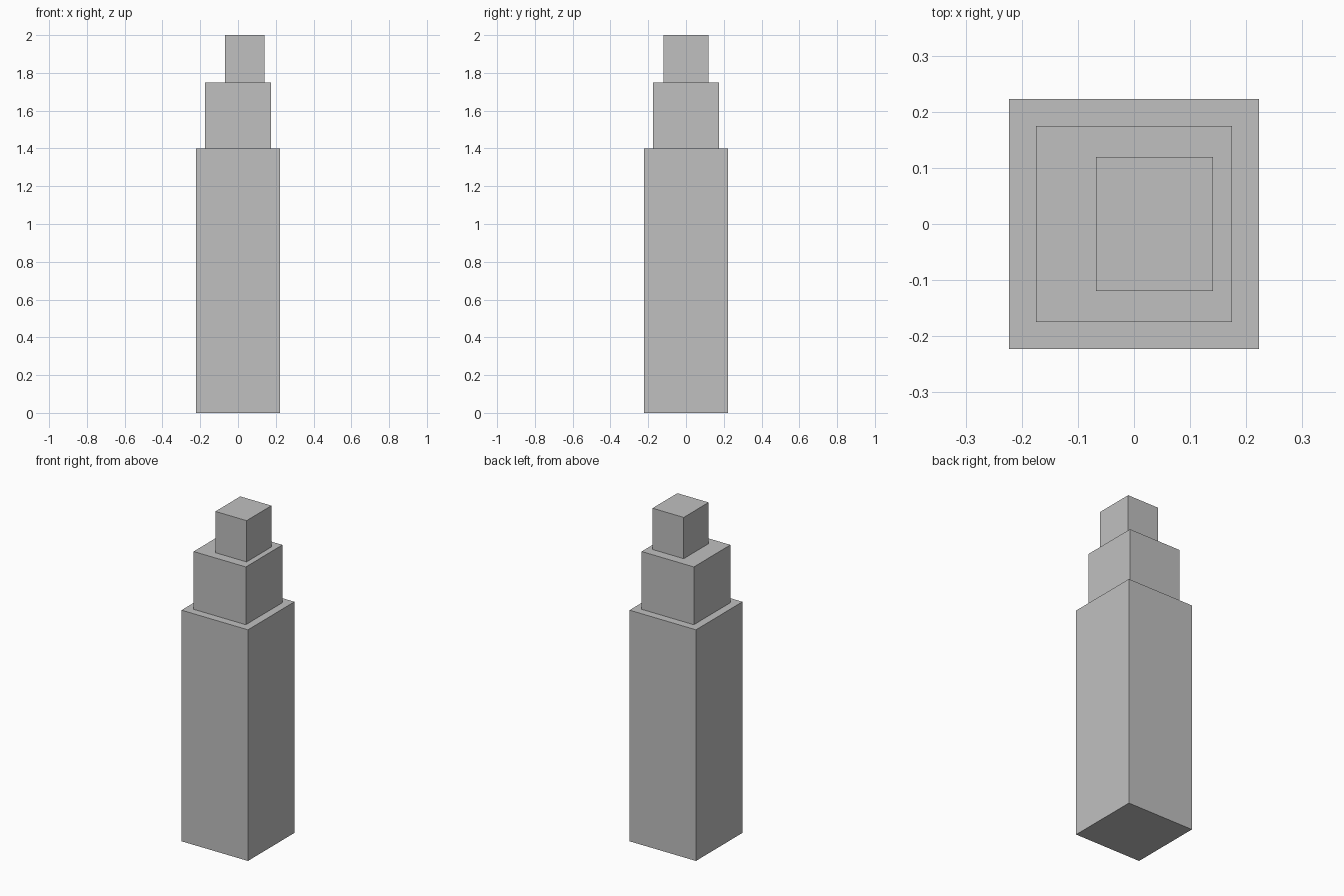
import bpy

if "Cube" in bpy.data.objects:
    bpy.data.objects.remove(bpy.data.objects["Cube"])

grey = bpy.data.materials.new("plain grey")
grey.diffuse_color = (0.53, 0.53, 0.53, 1.0)
grey.use_nodes = True
grey.node_tree.nodes["Principled BSDF"].inputs["Base Color"].default_value = grey.diffuse_color


def block(name, x0, x1, y0, y1, z0, z1):
    bpy.ops.mesh.primitive_cube_add(size=1)
    ob = bpy.context.object
    ob.name = name
    ob.location = ((x0 + x1) / 2, (y0 + y1) / 2, (z0 + z1) / 2)
    ob.scale = (x1 - x0, y1 - y0, z1 - z0)
    bpy.ops.object.transform_apply(location=True, rotation=False, scale=True)
    ob.data.materials.append(grey)
    return ob


# Tall lower shaft
block("tower_base", -0.2225, 0.2225, -0.2225, 0.2225, 0.0, 1.4)
# Setback middle tier
block("tower_middle", -0.175, 0.175, -0.175, 0.175, 1.4, 1.75)
# Small top tier, offset to the right
block("tower_top", -0.068, 0.141, -0.119, 0.119, 1.75, 2.0)
